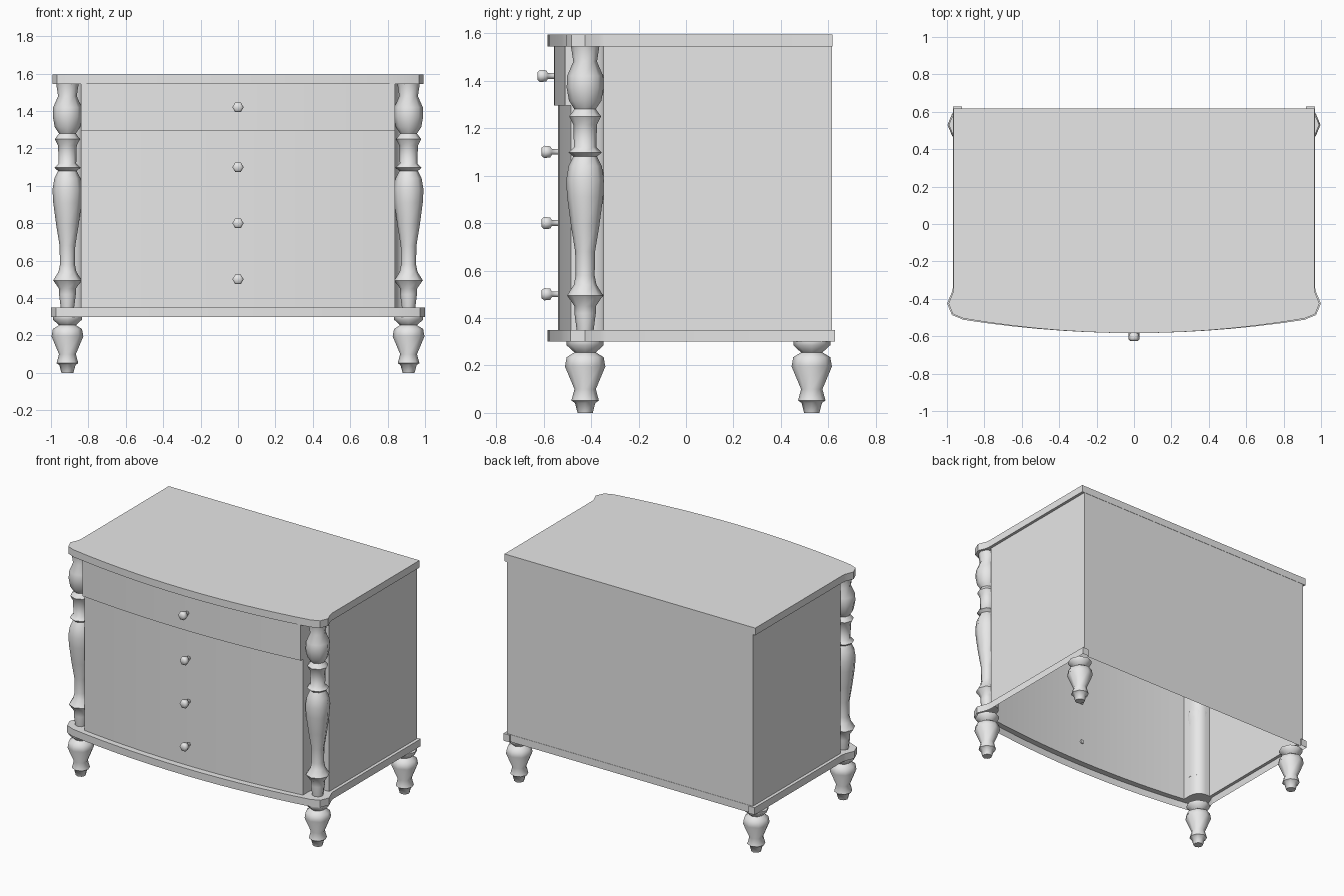
import bpy, bmesh, math
from mathutils import Matrix, Vector

cube = bpy.data.objects.get("Cube")
if cube:
    bpy.data.objects.remove(cube, do_unlink=True)

grey = bpy.data.materials.new("plain_grey")
grey.use_nodes = True
grey.diffuse_color = (0.8, 0.8, 0.8, 1)
grey.node_tree.nodes["Principled BSDF"].inputs["Base Color"].default_value = (0.8, 0.8, 0.8, 1)

POST_X, POST_Y, BACK_LEG_Y = 0.912, -0.425, 0.53
BASE_Z, BODY_Z, DRAWER_Z, TOP_Z, HEIGHT = 0.30, 0.35, 1.295, 1.545, 1.595


def finish(name, bm, angle=30):
    """Turn a bmesh into a smooth shaded object."""
    bmesh.ops.recalc_face_normals(bm, faces=bm.faces)
    mesh = bpy.data.meshes.new(name)
    bm.to_mesh(mesh)
    bm.free()
    mesh.materials.append(grey)
    obj = bpy.data.objects.new(name, mesh)
    bpy.context.collection.objects.link(obj)
    bpy.ops.object.select_all(action='DESELECT')
    obj.select_set(True)
    bpy.context.view_layer.objects.active = obj
    bpy.ops.object.shade_smooth_by_angle(angle=math.radians(angle))
    return obj


def bow(half_width, mid_y, end_y, steps=14):
    """Shallow front curve, running from right (-x) to left (+x)."""
    ts = [2 * i / steps - 1 for i in range(steps + 1)]
    return [(t * half_width, mid_y + (end_y - mid_y) * t * t) for t in ts]


def mirrored(side, front):
    """Closed outline: front curve, left side points, then their mirror."""
    return front + side + [(-x, y) for x, y in reversed(side)]


def slab_outline(half_width, radius, back):
    """Bow front with rounded bulges over the corner posts."""
    bulge = [(POST_X + radius * math.cos(math.radians(a)),
              POST_Y + radius * math.sin(math.radians(a))) for a in (-45, 0, 45)]
    side = bulge + [(half_width, POST_Y + radius)] + back
    return mirrored(side, bow(POST_X, -0.583, POST_Y - radius))


def loop(bm, outline, z):
    return [bm.verts.new((x, y, z)) for x, y in outline]


def walls(bm, low, high):
    for i in range(len(low)):
        j = (i + 1) % len(low)
        bm.faces.new((low[i], low[j], high[j], high[i]))


def prism(name, outline, z0, z1, caps=True):
    bm = bmesh.new()
    low, high = loop(bm, outline, z0), loop(bm, outline, z1)
    walls(bm, low, high)
    if caps:
        bm.faces.new(low)
        bm.faces.new(high)
    return finish(name, bm)


def turned(name, profile, sides, matrix, angle=50):
    """Lathe (radius, height) pairs around z, then place with a matrix."""
    bm = bmesh.new()
    rings = []
    for r, z in profile:
        circle = [(r * math.cos(math.tau * i / sides), r * math.sin(math.tau * i / sides))
                  for i in range(sides)]
        rings.append(loop(bm, circle, z))
    for low, high in zip(rings, rings[1:]):
        walls(bm, low, high)
    bm.faces.new(rings[0])
    bm.faces.new(rings[-1])
    bm.transform(matrix)
    return finish(name, bm, angle)


# Hollow body with rounded niches behind the posts, open below
niche = [(POST_X - 0.072 * math.cos(math.radians(a)),
          POST_Y + 0.078 * math.sin(math.radians(a))) for a in range(0, 91, 15)]
body = mirrored(niche + [(0.945, POST_Y + 0.078), (0.945, 0.615)], bow(0.84, -0.54, -0.485))
prism("body", body, BODY_Z, TOP_Z, caps=False)

# Top drawer standing proud of the front
drawer = bow(0.84, -0.557, -0.51) + list(reversed(bow(0.84, -0.535, -0.48)))
prism("top_drawer", drawer, DRAWER_Z, TOP_Z)

# Top board
prism("top_board", slab_outline(0.965, 0.08, [(0.965, 0.617)]), TOP_Z, HEIGHT)

# Base rim: outer band and a ledge that meets the body
bm = bmesh.new()
rim = slab_outline(0.967, 0.087, [(0.967, 0.627), (0.92, 0.627), (0.92, 0.617)])
low, high = loop(bm, rim, BASE_Z), loop(bm, rim, BODY_Z)
walls(bm, low, high)
inner = loop(bm, body, BODY_Z)
edges = []
for ring in (high, inner):
    for a, b in zip(ring, ring[1:] + ring[:1]):
        edges.append(bm.edges.get((a, b)) or bm.edges.new((a, b)))
bmesh.ops.triangle_fill(bm, edges=edges, use_beauty=True, normal=Vector((0, 0, 1)))
finish("base_rim", bm)

# Turned corner posts and legs
post = [(0.036, 0.35), (0.045, 0.42), (0.045, 0.45), (0.076, 0.495), (0.048, 0.54),
        (0.04, 0.58), (0.042, 0.68), (0.06, 0.79), (0.076, 0.91), (0.08, 0.98),
        (0.07, 1.04), (0.05, 1.08), (0.07, 1.097), (0.047, 1.12), (0.05, 1.215),
        (0.067, 1.25), (0.045, 1.28), (0.068, 1.315), (0.078, 1.37), (0.076, 1.42),
        (0.05, 1.48), (0.06, 1.545)]
leg = [(0.032, 0), (0.043, 0.042), (0.058, 0.052), (0.045, 0.1), (0.085, 0.195),
       (0.078, 0.235), (0.045, 0.255), (0.078, 0.285), (0.078, 0.3)]
for side, x in (("left", POST_X), ("right", -POST_X)):
    turned(side + "_post", post, 8, Matrix.Translation((x, POST_Y, 0)))
    turned(side + "_front_leg", leg, 8, Matrix.Translation((x, POST_Y, 0)))
    turned(side + "_back_leg", leg, 8, Matrix.Translation((x, BACK_LEG_Y, 0)))

# Six-sided knobs, axis pointing to the front
knob = [(0.014, -0.01), (0.014, 0.025), (0.027, 0.032), (0.03, 0.058), (0.02, 0.068)]
for i, z in enumerate((0.5, 0.8, 1.1, 1.42)):
    y = -0.557 if z > DRAWER_Z else -0.54
    turn = Matrix.Rotation(math.radians(90), 4, 'X')
    turned("knob_%d" % (i + 1), knob, 6, Matrix.Translation((0, y, z)) @ turn, 65)
